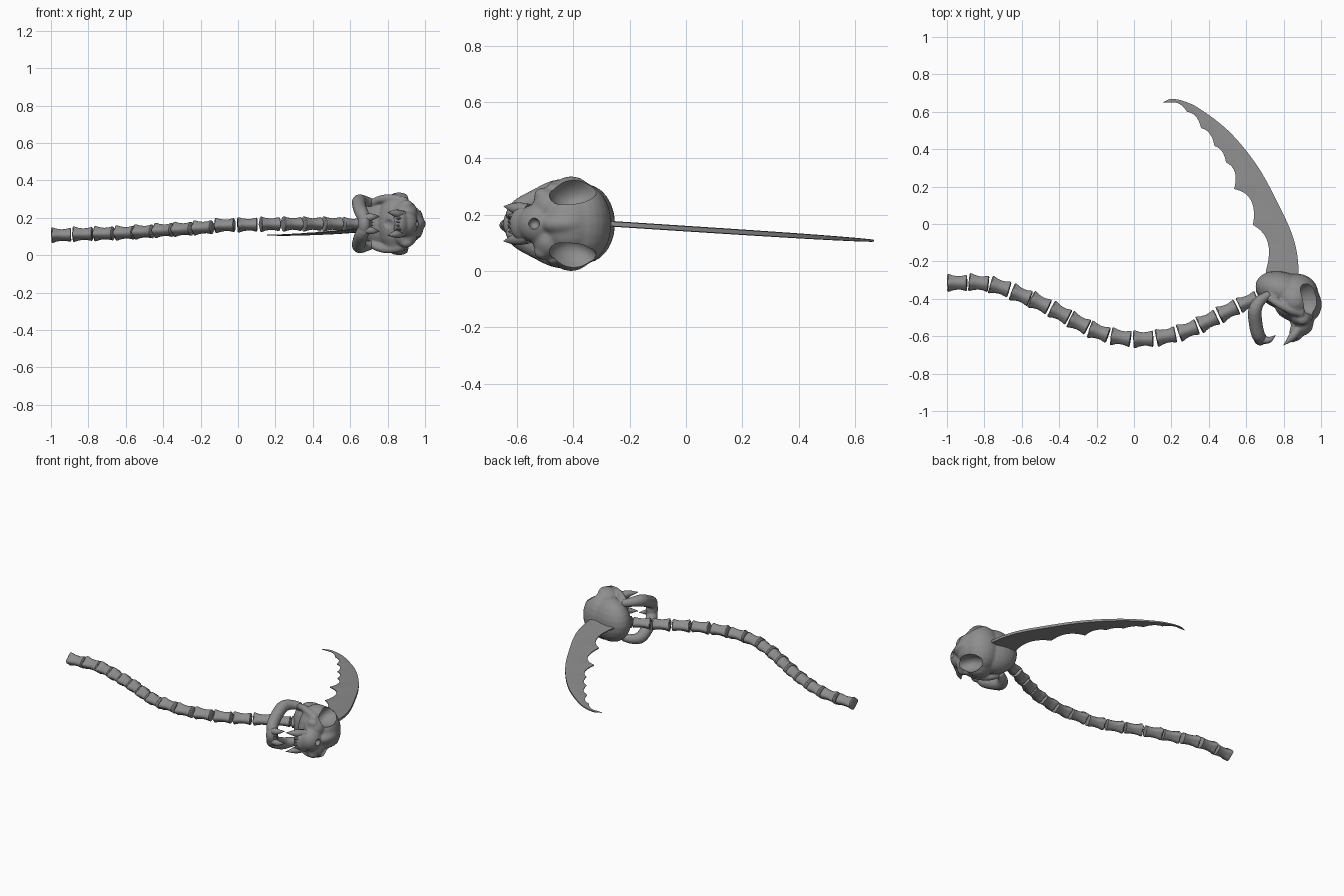
import bpy, bmesh
from math import sin, cos, pi
from mathutils import Vector, Matrix, Euler

if "Cube" in bpy.data.objects:
    bpy.data.objects.remove(bpy.data.objects["Cube"])

ZC = 0.168  # mirror plane of the skull lying on its side
bone = bpy.data.materials.new('dark_grey')
bone.diffuse_color = (.27, .27, .27, 1)
bone.use_nodes = True
bone.node_tree.nodes["Principled BSDF"].inputs["Base Color"].default_value = bone.diffuse_color


def make(name, bm, angle=0.6):
    bmesh.ops.recalc_face_normals(bm, faces=bm.faces)
    me = bpy.data.meshes.new(name)
    bm.to_mesh(me)
    bm.free()
    me.materials.append(bone)
    ob = bpy.data.objects.new(name, me)
    bpy.context.collection.objects.link(ob)
    bpy.ops.object.select_all(action='DESELECT')
    ob.select_set(True)
    bpy.context.view_layer.objects.active = ob
    bpy.ops.object.shade_smooth_by_angle(angle=angle)
    return ob


def spline(pts, n):
    p = [Vector(q) for q in pts]
    p = [2 * p[0] - p[1]] + p + [2 * p[-1] - p[-2]]
    out, m = [], len(p) - 3
    for k in range(n + 1):
        u = k / n * m
        i = min(int(u), m - 1)
        t = u - i
        a, b, c, d = p[i:i + 4]
        out.append(0.5 * (2 * b + (c - a) * t + (2 * a - 5 * b + 4 * c - d) * t**2
                          + (3 * b - a - 3 * c + d) * t**3))
    return out


def blob(bm, x, y, z, r, rot=(0, 0, 0), seg=24):
    # ellipsoid; an off-centre one is mirrored to both sides of the skull
    for s in ((1, -1) if z else (1,)):
        m = Matrix.LocRotScale(Vector((x, y, ZC + s * z)),
                               Euler((s * rot[0], s * rot[1], rot[2])), Vector(r))
        bmesh.ops.create_uvsphere(bm, u_segments=seg, v_segments=seg // 2, radius=1, matrix=m)


def skin(bm, rings):
    n = len(rings[0])
    for a, b in zip(rings, rings[1:]):
        for k in range(n):
            bm.faces.new((a[k], a[(k + 1) % n], b[(k + 1) % n], b[k]))
    bm.faces.new(rings[0])
    bm.faces.new(rings[-1])


def horn(bm, pts, n=14, seg=12):
    # mirrored tapering tube through (x, y, z, radius) points
    for s in (1, -1):
        path = spline(pts, n)
        rings = []
        for i, q in enumerate(path):
            t = (path[min(i + 1, n)].xyz - path[max(i - 1, 0)].xyz).normalized()
            u = t.cross(Vector((0, 0, 1))).normalized()
            v = t.cross(u)
            ring = [q.xyz + max(q.w, .001) * (u * cos(a) + v * sin(a))
                    for a in (2 * pi * k / seg for k in range(seg))]
            rings.append([bm.verts.new((c.x, c.y, ZC + s * c.z)) for c in ring])
        skin(bm, rings)


def fuse(ob, voxel, cutter=None, smooth=4):
    bpy.context.view_layer.objects.active = ob
    m = ob.modifiers.new('fuse', 'REMESH')
    m.mode, m.voxel_size, m.use_smooth_shade = 'VOXEL', voxel, True
    s = ob.modifiers.new('soften', 'SMOOTH')
    s.factor, s.iterations = 0.5, smooth
    if cutter:
        b = ob.modifiers.new('cut', 'BOOLEAN')
        b.operation, b.object, b.solver = 'DIFFERENCE', cutter, 'EXACT'
        s = ob.modifiers.new('soften_rims', 'SMOOTH')
        s.factor, s.iterations = 0.5, 3
    for name in [k.name for k in ob.modifiers]:
        bpy.ops.object.modifier_apply(modifier=name)
    bpy.ops.object.select_all(action='DESELECT')
    ob.select_set(True)
    bpy.ops.object.shade_smooth_by_angle(angle=0.9)
    if cutter:
        bpy.data.objects.remove(cutter)


# eye sockets, nose opening and palate hollow
bm = bmesh.new()
blob(bm, .945, -.40, .117, (.09, .088, .055), (.25, -.5, 0))
blob(bm, .962, -.54, 0, (.03, .02, .02))
blob(bm, .79, -.575, 0, (.055, .09, .045))
cutter = make('socket_cutter', bm)
cutter.hide_render = True

# skull: cranium, brow, nose ridge, cheeks, muzzle
bm = bmesh.new()
blob(bm, .797, -.357, 0, (.152, .10, .14), (0, 0, -.3))
blob(bm, .86, -.408, 0, (.115, .115, .169))
blob(bm, .87, -.37, 0, (.115, .105, .145))
blob(bm, .92, -.41, 0, (.075, .10, .11))
blob(bm, .94, -.43, 0, (.064, .09, .045))
blob(bm, .895, -.485, .06, (.065, .06, .065))
blob(bm, .90, -.51, .10, (.035, .03, .028))
blob(bm, .90, -.53, 0, (.062, .07, .07), (0, 0, -.4))
blob(bm, .87, -.575, 0, (.042, .055, .065), (0, 0, -.5))
horn(bm, [(.90, -.475, .11, .03), (.84, -.46, .133, .024), (.77, -.425, .133, .022),
          (.71, -.385, .11, .02)])
skull = make('skull', bm)
fuse(skull, .006, cutter, 8)

# lower jaw, swung wide open
bm = bmesh.new()
horn(bm, [(.725, -.375, .11, .022), (.675, -.41, .122, .03), (.647, -.46, .12, .037),
          (.65, -.53, .087, .037), (.665, -.595, .05, .036), (.685, -.615, .01, .03)])
blob(bm, .675, -.612, 0, (.035, .038, .055))
jaw = make('lower_jaw', bm)
fuse(jaw, .006)

# fangs and small teeth
bm = bmesh.new()
horn(bm, [(.88, -.56, .045, .026), (.845, -.605, .055, .021), (.80, -.648, .062, .001)])
horn(bm, [(.675, -.615, .03, .024), (.72, -.62, .037, .017), (.757, -.595, .04, .001)])
for z in (.01, .028):
    horn(bm, [(.875, -.60, z, .01), (.86, -.62, z, .008), (.845, -.632, z, .001)], 6, 8)
    horn(bm, [(.69, -.625, z * .8, .009), (.71, -.625, z * .8, .007),
              (.724, -.618, z * .8, .001)], 6, 8)
make('teeth', bm)

# curved blade: smooth back, scalloped inner edge
cusps = [Vector(c) for c in ((.711, -.32), (.705, -.25), (.636, -.005), (.535, .187), (.492, .33),
                             (.43, .417), (.358, .513), (.283, .6), (.214, .65), (.155, .65))]
depth = [0, .2, .24, .2, .15, .16, .17, .13, 0]
inner = []
for a, b, d in zip(cusps, cusps[1:], depth):
    e = b - a
    ctrl = (a + b) / 2 + Vector((e.y, -e.x)) * d * 2 + e * .12 * (d > 0)
    for k in range(10):
        t = k / 10
        inner.append(a * (1 - t)**2 + ctrl * 2 * t * (1 - t) + b * t * t)
inner.append(cusps[-1])
back = spline([(.88, -.32), (.88, -.25), (.872, -.16), (.845, -.055), (.78, .09), (.663, .305),
               (.513, .49), (.353, .615), (.262, .658), (.198, .668), (.157, .652)], 400)


def fractions(pts):
    acc = [0]
    for a, b in zip(pts, pts[1:]):
        acc.append(acc[-1] + (b - a).length)
    return [v / acc[-1] for v in acc]


fb = fractions(back)
bm = bmesh.new()
rings = []
for f, q in zip(fractions(inner), inner):
    o = back[min(range(401), key=lambda i: abs(fb[i] - f))]
    ring = []
    for p, h in ((o, .008), (o.lerp(q, .3), .010), (q, .003), (q, -.003),
                 (o.lerp(q, .3), -.010), (o, -.008)):
        zc = .168 - .06 * (p.y + .27) / .93
        ring.append(bm.verts.new((p.x, p.y, zc + h * (1 - .75 * f**4))))
    rings.append(ring)
skin(bm, rings)
bmesh.ops.triangulate(bm, faces=bm.faces)
make('blade', bm, .35)

# handle: a chain of vertebrae along a wavy spine
centres = [(-.945, -.315, .108), (-.83, -.315, .113), (-.717, -.337, .116), (-.604, -.38, .12),
           (-.503, -.423, .126), (-.396, -.476, .134), (-.294, -.53, .14), (-.187, -.578, .148),
           (-.07, -.607, .16), (.05, -.615, .163), (.171, -.60, .166), (.289, -.567, .167),
           (.396, -.519, .167), (.503, -.465, .167), (.61, -.415, .167), (.715, -.37, .167)]
# along, radius, strength of the four corner ridges
profile = [(-.5, .86, .04), (-.46, 1.02, .10), (-.38, 1.0, .13), (-.22, .88, .08), (0, .82, .03),
           (.2, .84, .03), (.36, .92, .06), (.46, .97, .06), (.5, .84, .03)]
pts = [Vector(c) for c in centres]
for i, c in enumerate(pts):
    t = pts[min(i + 1, len(pts) - 1)] - pts[max(i - 1, 0)]
    t.z *= .5
    t.normalize()
    side = Vector((0, 0, 1)).cross(t).normalized()
    up = t.cross(side)
    size = .9 if i > 13 else 1
    bm = bmesh.new()
    rings = []
    for u, r, ridge in profile:
        ring = []
        for k in range(24):
            a = 2 * pi * k / 24
            lobe = size * (r + ridge * cos(4 * a))
            ring.append(bm.verts.new(c + t * ((u - ridge * .25 * cos(4 * a) * (u < 0)) * .106)
                                     + side * (.042 * lobe * cos(a)) + up * (.036 * lobe * sin(a))))
        rings.append(ring)
    skin(bm, rings)
    make('vertebra_%02d' % (i + 1), bm, .8)
